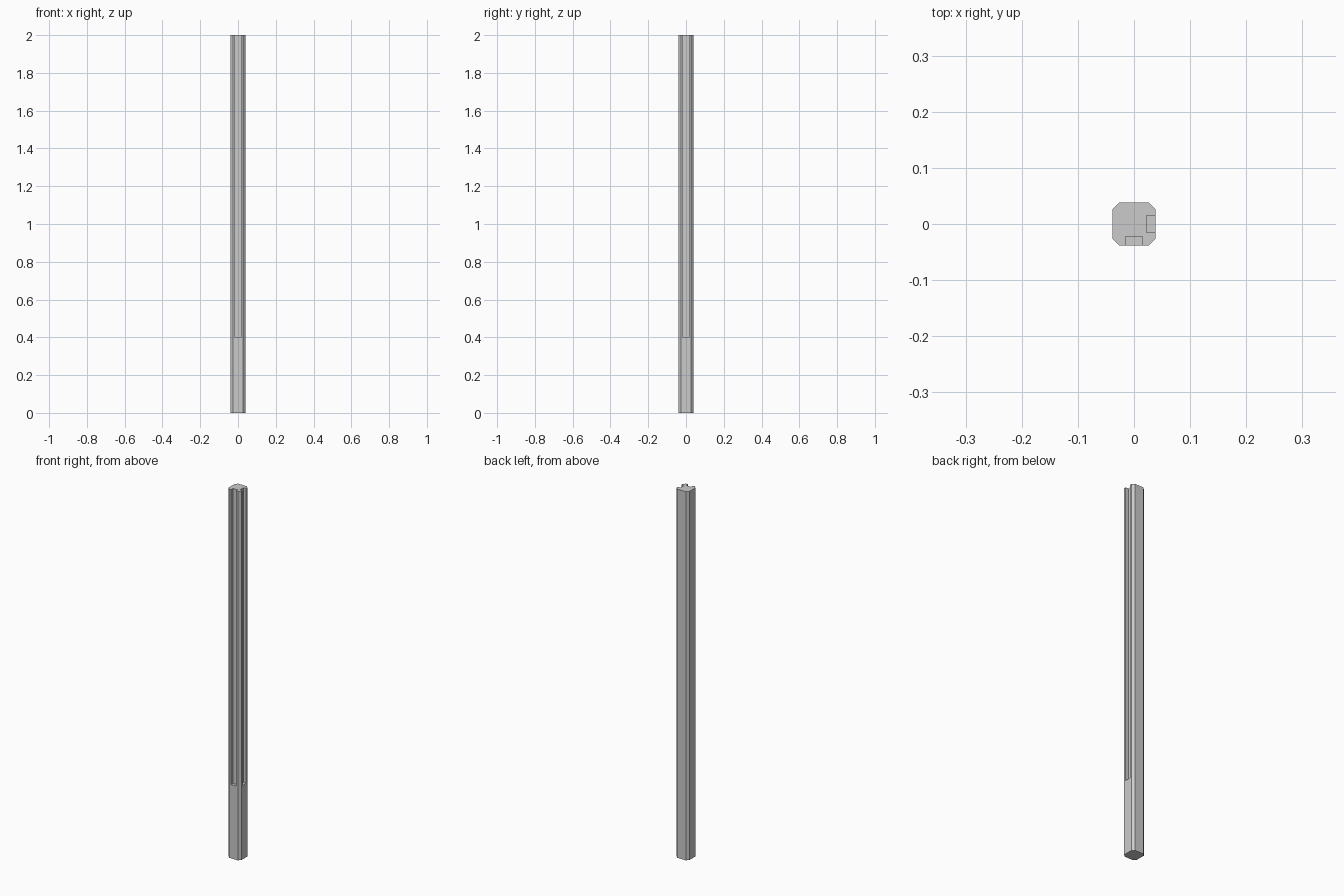
import bpy, bmesh

if "Cube" in bpy.data.objects:
    bpy.data.objects.remove(bpy.data.objects["Cube"])

HALF, CHAMFER, HEIGHT = 0.0385, 0.0125, 2.0
SLOT_HALF, SLOT_DEPTH, SLOT_START = 0.015, 0.0165, 0.4


def prism(name, points, z0, z1):
    bm = bmesh.new()
    face = bm.faces.new([bm.verts.new((x, y, z0)) for x, y in points])
    top = bmesh.ops.extrude_face_region(bm, geom=[face])["geom"]
    verts = [v for v in top if isinstance(v, bmesh.types.BMVert)]
    bmesh.ops.translate(bm, vec=(0, 0, z1 - z0), verts=verts)
    bmesh.ops.recalc_face_normals(bm, faces=bm.faces)
    mesh = bpy.data.meshes.new(name)
    bm.to_mesh(mesh)
    bm.free()
    obj = bpy.data.objects.new(name, mesh)
    bpy.context.collection.objects.link(obj)
    return obj


# Post: square with chamfered corners
h, k = HALF, HALF - CHAMFER
post = prism("post", [(h, -k), (h, k), (k, h), (-k, h),
                      (-h, k), (-h, -k), (-k, -h), (k, -h)], 0, HEIGHT)

# Panel slots in the front and right faces, open at the top
s, inner, outer = SLOT_HALF, HALF - SLOT_DEPTH, HALF + 0.02
slots = {
    "front_slot_cutter": [(-s, -outer), (s, -outer), (s, -inner), (-s, -inner)],
    "right_slot_cutter": [(inner, -s), (outer, -s), (outer, s), (inner, s)],
}
bpy.context.view_layer.objects.active = post
for name, points in slots.items():
    cutter = prism(name, points, SLOT_START, HEIGHT + 0.1)
    cutter.hide_render = True
    mod = post.modifiers.new(name, 'BOOLEAN')
    mod.operation = 'DIFFERENCE'
    mod.solver = 'EXACT'
    mod.object = cutter
    bpy.ops.object.modifier_apply(modifier=mod.name)
    bpy.data.objects.remove(cutter)
